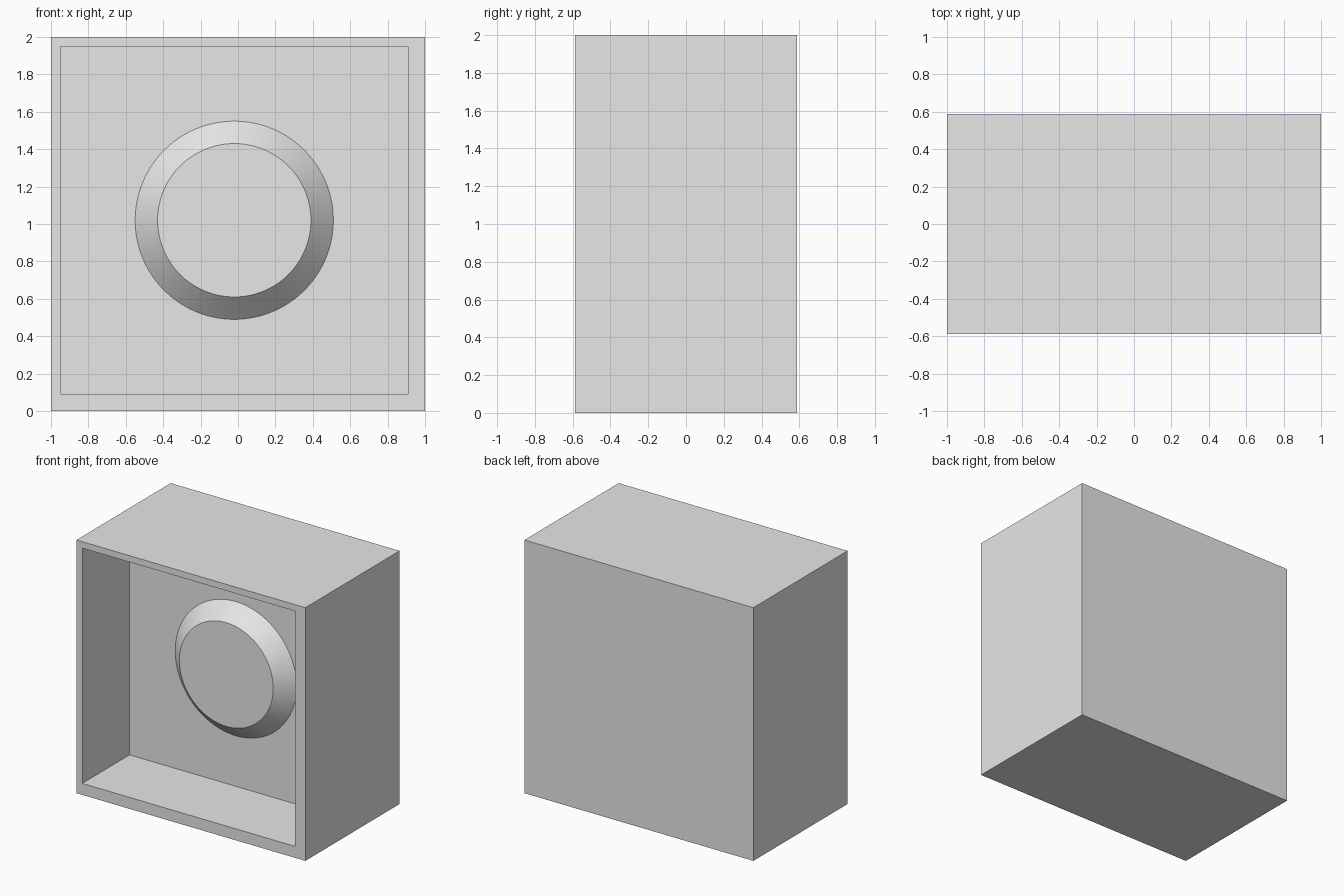
import bpy
import bmesh
import math
from mathutils import Matrix, Vector

cube = bpy.data.objects.get("Cube")
if cube:
    bpy.data.objects.remove(cube, do_unlink=True)

HALF_DEPTH = 0.588
RECESS_DEPTH = 0.59
FLOOR_Y = RECESS_DEPTH - HALF_DEPTH
KNOB_X, KNOB_Z = -0.02, 1.02

grey = bpy.data.materials.new("plain grey")
grey.use_nodes = True
colour = (0.8, 0.8, 0.8, 1)
grey.diffuse_color = colour
grey.node_tree.nodes["Principled BSDF"].inputs["Base Color"].default_value = colour


def add_object(name, bm):
    mesh = bpy.data.meshes.new(name)
    bmesh.ops.recalc_face_normals(bm, faces=bm.faces[:])
    bm.to_mesh(mesh)
    bm.free()
    mesh.materials.append(grey)
    obj = bpy.data.objects.new(name, mesh)
    bpy.context.collection.objects.link(obj)
    return obj


# Open-fronted housing: inset the front face, then push it inwards
bm = bmesh.new()
bmesh.ops.create_cube(bm, size=1)
bmesh.ops.scale(bm, vec=(2, 2 * HALF_DEPTH, 2), verts=bm.verts)
bmesh.ops.translate(bm, vec=(0, 0, 1), verts=bm.verts)
bm.normal_update()
front = next(f for f in bm.faces if f.normal.y < -0.9)
bmesh.ops.inset_region(bm, faces=[front], thickness=0.1)
# The opening sits slightly off centre
bmesh.ops.translate(bm, vec=(-0.02, 0, 0.02), verts=front.verts)
recess = bmesh.ops.extrude_discrete_faces(bm, faces=[front])["faces"][0]
bmesh.ops.translate(bm, vec=(0, RECESS_DEPTH, 0), verts=recess.verts)
add_object("housing", bm)

# Round knob with a sloping rim, standing on the recess floor
bm = bmesh.new()
height = 0.12
bmesh.ops.create_cone(bm, cap_ends=True, segments=96, radius1=0.53,
                      radius2=0.41, depth=height)
bm.transform(Matrix.Translation((KNOB_X, FLOOR_Y - height / 2, KNOB_Z))
             @ Matrix.Rotation(math.radians(90), 4, "X"))
# The hidden base is left open
bm.normal_update()
base = [f for f in bm.faces if f.normal.y > 0.9]
bmesh.ops.delete(bm, geom=base, context="FACES_ONLY")
knob = add_object("knob", bm)

bpy.ops.object.select_all(action="DESELECT")
knob.select_set(True)
bpy.context.view_layer.objects.active = knob
bpy.ops.object.shade_smooth_by_angle(angle=math.radians(30))
